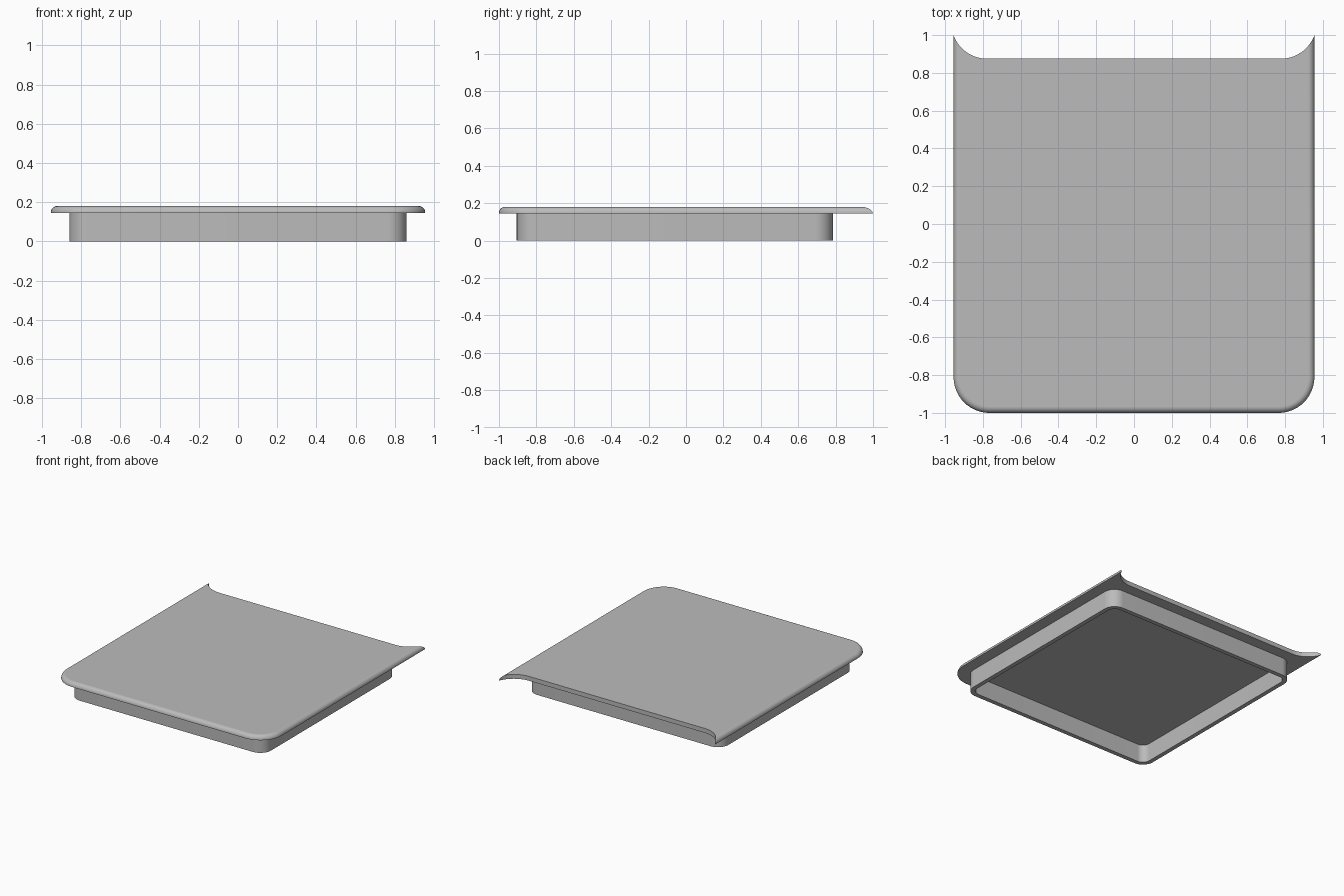
import bpy, bmesh, math

cube = bpy.data.objects.get("Cube")
if cube:
    bpy.data.objects.remove(cube, do_unlink=True)

grey = bpy.data.materials.new("plain grey")
grey.use_nodes = True
GREY = (0.5, 0.5, 0.5, 1)
grey.diffuse_color = GREY
grey.node_tree.nodes["Principled BSDF"].inputs["Base Color"].default_value = GREY

W, FRONT, BACK = 0.955, -1.0, 0.875   # slab outline
R = 0.19                              # corner radius, convex and concave
Z0, Z1 = 0.145, 0.18                  # slab underside and top
SEG = 16


def arc(cx, cy, r, a0, a1):
    return [(cx + r * math.cos(a0 + (a1 - a0) * i / SEG),
             cy + r * math.sin(a0 + (a1 - a0) * i / SEG)) for i in range(SEG + 1)]


def slab_outline(d):
    """Rounded front, straight sides, concave scooped back; inset by d."""
    half = arc(W - R, FRONT + R, R - d, -math.pi / 2, 0)
    scoop = W - R + 0.012
    end = -math.acos((W - d - scoop) / R)
    half += arc(scoop, BACK + R, R, end, -math.pi / 2)
    return half + [(-x, y) for x, y in reversed(half)]


def skirt_outline(d):
    """Rounded rectangle inset by d."""
    w, y0, y1, r = 0.86, -0.905, 0.785, 0.095
    pts = []
    for i, (x, y) in enumerate([(w - r, y1 - r), (r - w, y1 - r),
                                (r - w, y0 + r), (w - r, y0 + r)]):
        pts += arc(x, y, r - d, i * math.pi / 2, (i + 1) * math.pi / 2)
    return pts


def loft(name, loops, caps):
    """Join loops of (outline, z) into walls, with flat end caps if wanted."""
    bm = bmesh.new()
    rings = [[bm.verts.new((x, y, z)) for x, y in pts] for pts, z in loops]
    n = len(rings[0])
    for a, b in zip(rings, rings[1:]):
        for i in range(n):
            j = (i + 1) % n
            bm.faces.new((a[i], a[j], b[j], b[i]))
    if caps:
        bm.faces.new(rings[0][::-1])
        bm.faces.new(rings[-1])
    mesh = bpy.data.meshes.new(name)
    bm.to_mesh(mesh)
    bm.free()
    obj = bpy.data.objects.new(name, mesh)
    bpy.context.collection.objects.link(obj)
    mesh.materials.append(grey)
    bpy.ops.object.select_all(action='DESELECT')
    obj.select_set(True)
    bpy.context.view_layer.objects.active = obj
    bpy.ops.object.shade_smooth_by_angle(angle=math.radians(35))
    for p in mesh.polygons:
        if abs(p.normal.z) > 0.999:
            p.use_smooth = False


# Top slab with a rounded upper rim
fillet = Z1 - Z0 - 0.003
layers = [(slab_outline(0), Z0)]
for k in range(9):
    t = k / 8 * math.pi / 2
    layers.append((slab_outline(fillet * (1 - math.cos(t))),
                   Z1 - fillet + fillet * math.sin(t)))
loft("top_slab", layers, True)

# Hollow skirt underneath: inner wall, bottom rim, outer wall
inner, outer = skirt_outline(0.035), skirt_outline(0)
loft("skirt", [(inner, Z0), (inner, 0), (outer, 0), (outer, Z0)], False)
